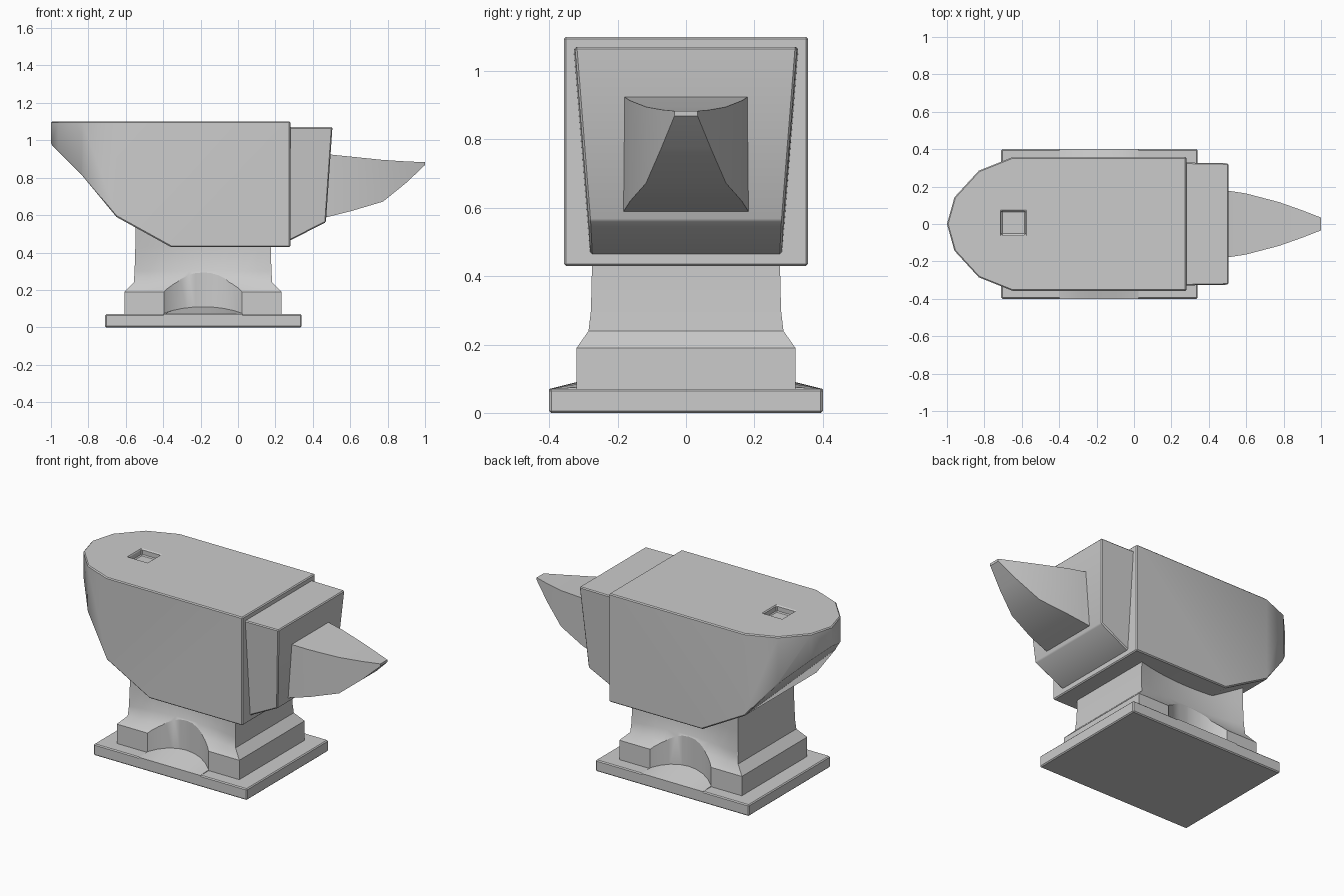
import bpy, bmesh, math

if "Cube" in bpy.data.objects:
    bpy.data.objects.remove(bpy.data.objects["Cube"])


def loft(name, rings):
    # skin a list of equal-length closed rings and cap both ends
    bm = bmesh.new()
    rows = [[bm.verts.new(p) for p in r] for r in rings]
    n = len(rows[0])
    for a, b in zip(rows, rows[1:]):
        for i in range(n):
            j = (i + 1) % n
            bm.faces.new((a[i], a[j], b[j], b[i]))
    bm.faces.new(rows[0][::-1])
    bm.faces.new(rows[-1])
    bmesh.ops.recalc_face_normals(bm, faces=bm.faces)
    me = bpy.data.meshes.new(name)
    bm.to_mesh(me)
    bm.free()
    ob = bpy.data.objects.new(name, me)
    bpy.context.collection.objects.link(ob)
    return ob


def box(name, x0, x1, y0, y1, z0, z1):
    return loft(name, [[(x0, y0, z), (x1, y0, z), (x1, y1, z), (x0, y1, z)] for z in (z0, z1)])


def apply(ob, mod):
    bpy.context.view_layer.objects.active = ob
    bpy.ops.object.modifier_apply(modifier=mod.name)


def boolean(ob, cutter, op):
    m = ob.modifiers.new("bool", 'BOOLEAN')
    m.operation, m.object, m.solver = op, cutter, 'EXACT'
    apply(ob, m)
    bpy.data.objects.remove(cutter, do_unlink=True)


def finish(ob, width=0.006, angle=30):
    if width:
        m = ob.modifiers.new("bevel", 'BEVEL')
        m.width, m.segments, m.limit_method = width, 1, 'ANGLE'
        m.angle_limit = math.radians(40)
        apply(ob, m)
    bpy.ops.object.select_all(action='DESELECT')
    ob.select_set(True)
    bpy.context.view_layer.objects.active = ob
    bpy.ops.object.shade_smooth_by_angle(angle=math.radians(angle))


CX = -0.187  # centre of the pedestal

# base plate
finish(box("base_plate", -0.71, 0.34, -0.40, 0.40, 0, 0.07))

# pedestal: foot block flowing into a waist with hollowed long sides
N = 10


def pedestal_ring(z, hx, hy, mid):
    ts = [-1 + 2 * i / N for i in range(N + 1)]
    front = [(CX + hx * t, -(mid + (hy - mid) * t * t), z) for t in ts]
    return front + [(x, -y, z) for x, y, z in reversed(front)]


pedestal = loft("pedestal", [pedestal_ring(*r) for r in (
    (0.06, 0.42, 0.32, 0.32), (0.19, 0.42, 0.32, 0.32), (0.24, 0.37, 0.285, 0.272),
    (0.30, 0.366, 0.278, 0.236), (0.43, 0.362, 0.275, 0.228), (0.56, 0.362, 0.275, 0.228))])

# round bites in the foot, each with a sloped floor
R, CY = 0.3156, 0.5556
half = math.asin(0.21 / R)
for s, side in ((-1, "front"), (1, "back")):
    circle = [(CX + R * math.sin(k * math.tau / 48), s * (CY - R * math.cos(k * math.tau / 48)))
              for k in range(48)]
    cutter = loft("bite_cutter", [[(x, y, z) for x, y in circle] for z in (0.0, 0.5)])
    boolean(pedestal, cutter, 'DIFFERENCE')
    rings = []
    for k in range(9):
        a = -half + 2 * half * k / 8
        x, d = CX + R * math.sin(a), CY - R * math.cos(a)
        z = 0.075 + 0.035 * (0.32 - d) / 0.08
        rings.append([(x, s * 0.40, 0.06), (x, s * 0.40, 0.07), (x, s * d, z), (x, s * d, 0.06)])
    finish(loft(side + "_bite_floor", rings), 0)
finish(pedestal, 0)

# body: plan outline crossed with the side profile
half_plan = [(0.28, 0.357), (-0.65, 0.357), (-0.83, 0.285), (-0.96, 0.143)]
plan = half_plan + [(-1.0, 0)] + [(x, -y) for x, y in reversed(half_plan)]
profile = [(0.28, 1.10), (0.28, 0.43), (-0.36, 0.43), (-0.65, 0.59), (-0.84, 0.82),
           (-1.0, 0.98), (-1.05, 1.03), (-1.05, 1.10)]
body = loft("body", [[(x, y, z) for x, y in plan] for z in (0.3, 1.3)])
side = loft("side_profile", [[(x if x < 0.28 else 0.4, y, z) for x, z in profile] for y in (-0.5, 0.5)])
boolean(body, side, 'INTERSECT')

# square tool hole in the heel
boolean(body, box("hole_cutter", -0.71, -0.58, -0.058, 0.07, 1.06, 1.2), 'DIFFERENCE')
finish(body)

# stepped block in front of the body, narrower toward its bottom
step = [(0.20, 1.07, 0.33), (0.505, 1.07, 0.325), (0.47, 0.562, 0.285), (0.28, 0.465, 0.28), (0.20, 0.44, 0.28)]
finish(loft("step_block", [[(x, s * y, z) for x, z, y in step] for s in (-1, 1)]))

# horn: rectangular sections tapering to the tip (x, half width, bottom, top)
sections = [(0.45, 0.186, 0.583, 0.932), (0.51, 0.177, 0.598, 0.922), (0.60, 0.163, 0.62, 0.913),
            (0.775, 0.117, 0.672, 0.895), (0.90, 0.073, 0.773, 0.887), (1.0, 0.034, 0.868, 0.883)]
finish(loft("horn", [[(x, -w, b), (x, w, b), (x, w, t), (x, -w, t)] for x, w, b, t in sections]), 0)
